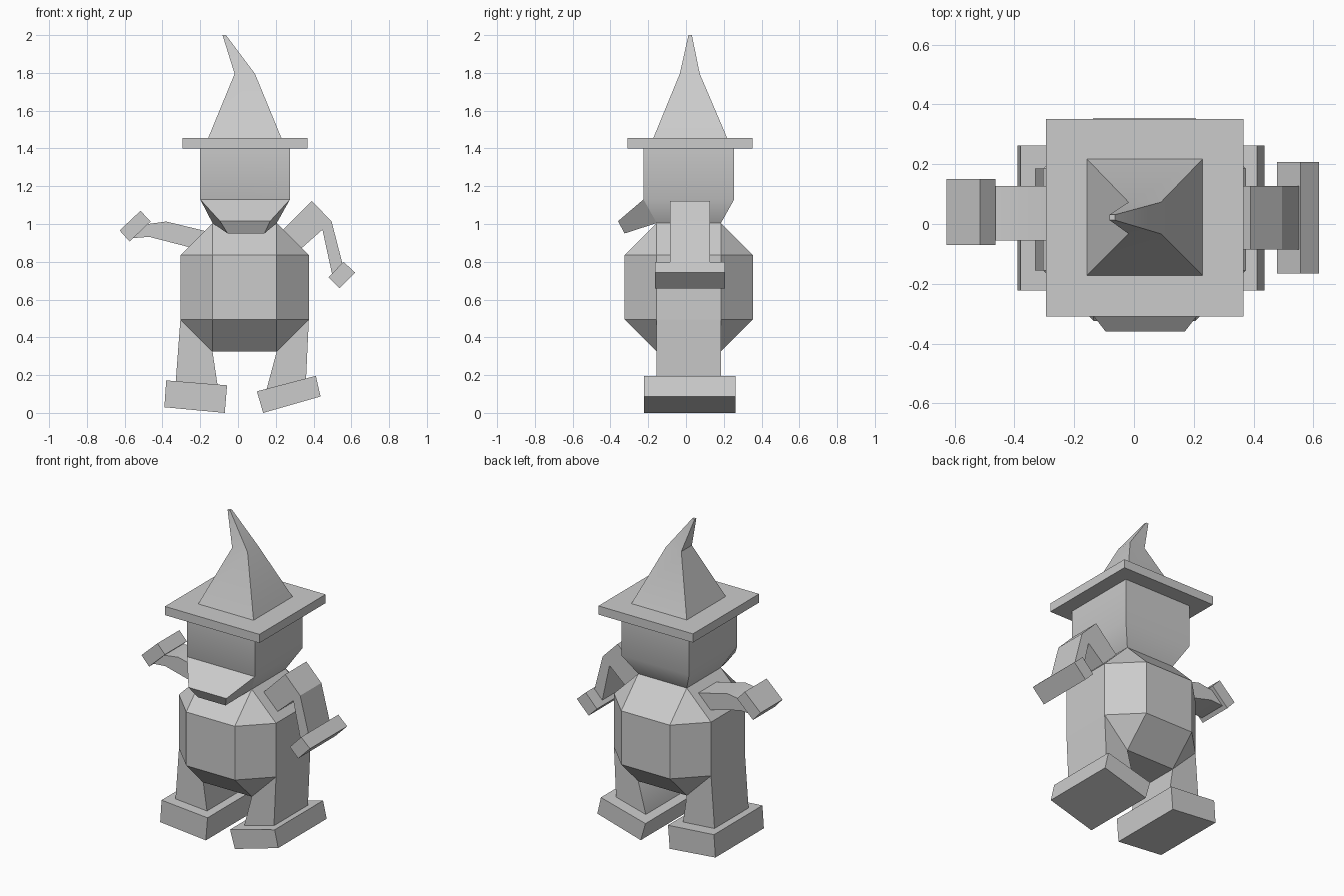
import bpy, bmesh, math
from itertools import permutations, product
from mathutils import Vector

cube = bpy.data.objects.get("Cube")
if cube:
    bpy.data.objects.remove(cube, do_unlink=True)

grey = bpy.data.materials.new("plain_grey")
grey.use_nodes = True
grey.diffuse_color = (0.6, 0.6, 0.6, 1)
grey.node_tree.nodes["Principled BSDF"].inputs["Base Color"].default_value = (0.6, 0.6, 0.6, 1)


def finish(name, bm):
    """Turn a bmesh into a shaded object."""
    bmesh.ops.recalc_face_normals(bm, faces=bm.faces)
    mesh = bpy.data.meshes.new(name)
    bm.to_mesh(mesh)
    bm.free()
    mesh.materials.append(grey)
    obj = bpy.data.objects.new(name, mesh)
    bpy.context.collection.objects.link(obj)
    bpy.ops.object.select_all(action='DESELECT')
    obj.select_set(True)
    bpy.context.view_layer.objects.active = obj
    bpy.ops.object.shade_smooth_by_angle(angle=math.radians(30))
    return obj


def loft(name, sections):
    """Skin a run of four-cornered sections and cap both ends."""
    bm = bmesh.new()
    rings = [[bm.verts.new(p) for p in s] for s in sections]
    for a, b in zip(rings, rings[1:]):
        for i in range(4):
            j = (i + 1) % 4
            bm.faces.new((a[i], a[j], b[j], b[i]))
    bm.faces.new(rings[0])
    bm.faces.new(rings[-1])
    return finish(name, bm)


def level(x0, x1, y0, y1, z):
    """Horizontal rectangle."""
    return [(x0, y0, z), (x1, y0, z), (x1, y1, z), (x0, y1, z)]


def across(p, q, y0, y1):
    """Rectangle spanning y between two (x, z) points."""
    return [(p[0], y0, p[1]), (q[0], y0, q[1]), (q[0], y1, q[1]), (p[0], y1, p[1])]


def limb(name, pairs, y0, y1):
    return loft(name, [across(p, q, y0, y1) for p, q in pairs])


# Body: cube with broad 45 degree facets
bm = bmesh.new()
centre = Vector((0.035, 0.015, 0.665))
for dims in set(permutations((0.17, 0.17, 0.34))):
    for signs in product((-1, 1), repeat=3):
        bm.verts.new(centre + Vector([d * s for d, s in zip(dims, signs)]))
bmesh.ops.convex_hull(bm, input=bm.verts)
bmesh.ops.dissolve_limit(bm, angle_limit=0.02, verts=bm.verts, edges=bm.edges)
finish("body", bm)

# Head and snout
loft("head", [level(-0.135, 0.205, -0.155, 0.185, 1.005),
              level(-0.20, 0.275, -0.225, 0.255, 1.13),
              level(-0.20, 0.275, -0.225, 0.255, 1.41)])
loft("snout", [
    [(-0.20, -0.225, 1.13), (0.275, -0.225, 1.13), (0.205, -0.155, 1.005), (-0.135, -0.155, 1.005)],
    [(-0.095, -0.36, 1.015), (0.17, -0.36, 1.015), (0.14, -0.325, 0.95), (-0.055, -0.325, 0.95)]])

# Hat
loft("hat_brim", [level(-0.295, 0.367, -0.31, 0.352, z) for z in (1.40, 1.455)])
loft("hat_cone", [level(-0.16, 0.232, -0.175, 0.22, 1.45),
                  level(-0.018, 0.09, -0.033, 0.073, 1.795),
                  level(-0.082, -0.064, 0.013, 0.031, 2.0)])

# Arms
limb("right_arm", [((-0.12, 0.95), (-0.21, 0.865)),
                   ((-0.38, 1.013), (-0.47, 0.932)),
                   ((-0.49, 0.998), (-0.56, 0.925))], -0.055, 0.128)
limb("left_arm", [((0.20, 0.93), (0.295, 0.835)),
                  ((0.39, 1.122), (0.447, 0.97)),
                  ((0.495, 1.015), (0.447, 0.97)),
                  ((0.553, 0.79), (0.498, 0.735))], -0.085, 0.127)

# Hands
limb("right_hand", [((-0.627, 0.966), (-0.574, 0.907)),
                    ((-0.516, 1.07), (-0.463, 1.013))], -0.07, 0.15)
limb("left_hand", [((0.558, 0.80), (0.62, 0.743)),
                   ((0.479, 0.717), (0.537, 0.659))], -0.165, 0.207)

# Legs
limb("right_leg", [((-0.305, 0.495), (-0.135, 0.325)),
                   ((-0.33, 0.16), (-0.108, 0.145))], -0.155, 0.185)
limb("left_leg", [((0.375, 0.495), (0.205, 0.325)),
                  ((0.36, 0.175), (0.15, 0.12))], -0.155, 0.185)

# Feet
limb("right_foot", [((-0.38, 0.172), (-0.058, 0.146)),
                    ((-0.39, 0.03), (-0.07, 0.0))], -0.222, 0.263)
limb("left_foot", [((0.10, 0.114), (0.412, 0.196)),
                   ((0.133, 0.0), (0.437, 0.087))], -0.222, 0.263)
